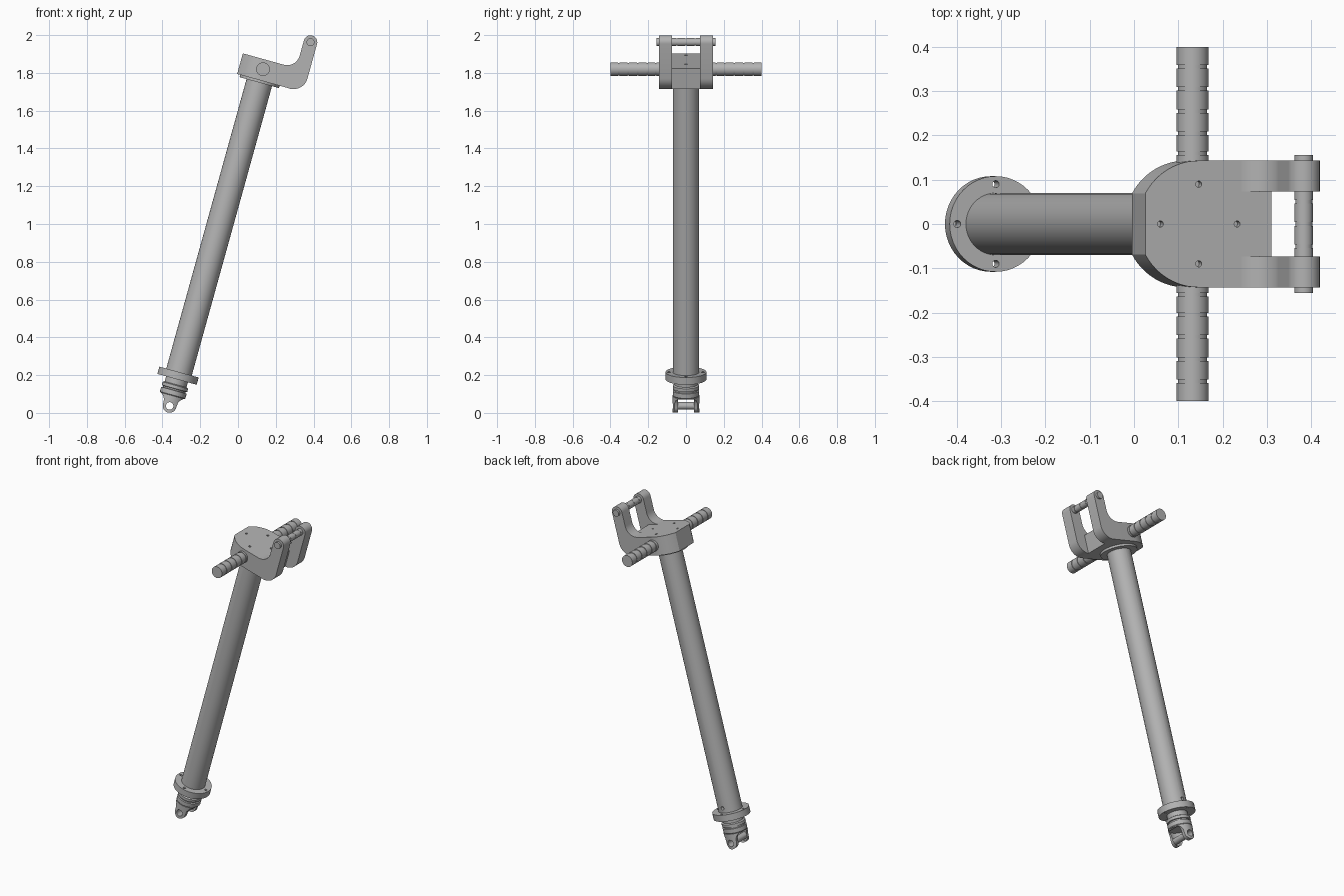
import bpy, bmesh
from math import sin, cos, pi, radians
from mathutils import Matrix, Vector

if "Cube" in bpy.data.objects:
    bpy.data.objects.remove(bpy.data.objects["Cube"], do_unlink=True)

metal = bpy.data.materials.new("grey_metal")
metal.use_nodes = True
GREY = (0.45, 0.45, 0.45, 1)
metal.diffuse_color = GREY
metal.node_tree.nodes["Principled BSDF"].inputs["Base Color"].default_value = GREY

# Everything is built along an upright axis through the lower pin, then leaned
LEAN = Matrix.Translation((-0.362, 0, 0.037)) @ Matrix.Rotation(radians(15.5), 4, 'Y')
TO_Y = Matrix.Rotation(-pi / 2, 4, 'X')
TO_X = Matrix.Rotation(pi / 2, 4, 'Y')
parts = []


def make(name, bm, place=Matrix(), part=True):
    bm.transform(LEAN @ place)
    bmesh.ops.recalc_face_normals(bm, faces=bm.faces)
    mesh = bpy.data.meshes.new(name)
    bm.to_mesh(mesh)
    bm.free()
    mesh.materials.append(metal)
    obj = bpy.data.objects.new(name, mesh)
    bpy.context.collection.objects.link(obj)
    if part:
        parts.append(obj)
    return obj


def extrude(name, outline, depth, place=Matrix(), part=True):
    bm = bmesh.new()
    face = bm.faces.new([bm.verts.new((a, b, 0)) for a, b in outline])
    top = bmesh.ops.extrude_face_region(bm, geom=[face])["geom"]
    bmesh.ops.translate(bm, vec=(0, 0, depth),
                        verts=[v for v in top if isinstance(v, bmesh.types.BMVert)])
    return make(name, bm, place, part)


def lathe(name, profile, place=Matrix(), part=True, steps=48):
    bm = bmesh.new()
    vs = [bm.verts.new((r, 0, h)) for r, h in profile]
    edges = [bm.edges.new(p) for p in zip(vs, vs[1:])]
    bmesh.ops.spin(bm, geom=vs + edges, cent=(0, 0, 0), axis=(0, 0, 1),
                   angle=2 * pi, steps=steps)
    bmesh.ops.remove_doubles(bm, verts=bm.verts, dist=1e-5)
    return make(name, bm, place, part)


def rod(r, a, b):
    return [(0, a), (r, a), (r, b), (0, b)]


def grooved(r, a, b, grooves, depth=0.003, half=0.004):
    pts = [(0, a), (r, a)]
    for g in grooves:
        pts += [(r, g - half), (r - depth, g - half), (r - depth, g + half), (r, g + half)]
    return pts + [(r, b), (0, b)]


def arc(cx, cy, r, start, end, n=12):
    return [(cx + r * cos(radians(start + (end - start) * i / n)),
             cy + r * sin(radians(start + (end - start) * i / n))) for i in range(n + 1)]


def combine(obj, tool, operation='DIFFERENCE'):
    tool.hide_render = True
    mod = obj.modifiers.new("cut", 'BOOLEAN')
    mod.operation, mod.object, mod.solver = operation, tool, 'EXACT'
    bpy.context.view_layer.objects.active = obj
    bpy.ops.object.modifier_apply(modifier=mod.name)
    bpy.data.objects.remove(tool, do_unlink=True)


def drill(obj, r, a, b, place):
    combine(obj, lathe("drill", rod(r, a, b), place, False, 20))


def bolt_circle(obj, r, a, b):
    for i in range(4):
        drill(obj, r, a, b, Matrix.Translation((0.09 * cos(i * pi / 2), 0.09 * sin(i * pi / 2), 0)))


def sideways(y):
    # Sketch plane x-z, extruded towards -y from the given y
    return Matrix.Translation((0, y, 0)) @ Matrix.Rotation(pi / 2, 4, 'X')


# Long tube with a small hole near each end of its back
tube = lathe("tube", rod(0.07, 0.18, 1.78))
for h in (0.215, 1.745):
    drill(tube, 0.01, 0.05, 0.09, Matrix.Translation((0, 0, h)) @ TO_Y)

# Lower flange ring with four bolt holes
ring = lathe("lower_flange", rod(0.108, 0.146, 0.186))
bolt_circle(ring, 0.008, 0.1, 0.2)

# Grooved neck under the flange with a cross hole
neck = lathe("neck", [(0, 0.055), (0.066, 0.055), (0.07, 0.06), (0.07, 0.085), (0.062, 0.087),
                      (0.062, 0.094), (0.07, 0.096), (0.07, 0.113), (0.06, 0.118),
                      (0.06, 0.147), (0, 0.147)])
drill(neck, 0.014, 0.03, 0.09, Matrix.Translation((0, 0, 0.1)) @ TO_X)

# Fork: eye-shaped plates trimmed to the neck's roundness, with a slot and pin hole
outline = arc(0, 0, 0.036, 180, 360, 20)
outline += [(0.038, 0.025), (0.046, 0.042), (0.062, 0.056),
            (-0.062, 0.056), (-0.046, 0.042), (-0.038, 0.025)]
fork = extrude("lower_fork", outline, 0.16, sideways(0.08))
combine(fork, lathe("trim", rod(0.071, -0.1, 0.2), part=False), 'INTERSECT')
slot = [(-0.1, -0.1), (0.1, -0.1), (0.1, 0.05), (-0.1, 0.05)]
combine(fork, extrude("slot", slot, 0.084, sideways(0.042), False))
drill(fork, 0.02, -0.1, 0.1, TO_Y)

# Upper flange below the head
lathe("upper_flange", rod(0.108, 1.776, 1.792))

# Head block: rounded plan with a flat nose, stepping in between the arms
half = arc(0, 0, 0.143, 151, 90) + [(0.1, 0.143), (0.1, 0.073), (0.17, 0.073)]
plan = half + [(x, -y) for x, y in reversed(half)]
head = extrude("head", plan, 0.113, Matrix.Translation((0, 0, 1.789)))

# Two cranked arms joined to the head
side = [(0.1, 1.789)] + arc(0.164, 1.865, 0.076, 270, 360)
side += arc(0.204, 2.055, 0.036, 0, 180, 16) + arc(0.1, 1.97, 0.068, 0, -90)
for y in (0.143, -0.073):
    combine(head, extrude("arm", side, 0.07, sideways(y), False), 'UNION')
bolt_circle(head, 0.007, 1.88, 1.95)

# Side handles with grip grooves
for name, turn in (("left_handle", TO_Y), ("right_handle", TO_Y.inverted())):
    lathe(name, grooved(0.036, 0.13, 0.4, [0.16, 0.205, 0.255, 0.305, 0.355]),
          Matrix.Translation((0, 0, 1.85)) @ turn)

# Cross pin between the arm tips
lathe("upper_pin", grooved(0.021, -0.156, 0.156, [-0.05, 0, 0.05], 0.002),
      Matrix.Translation((0.204, 0, 2.055)) @ TO_Y)

# Smooth rounds, keep hard edges
bpy.ops.object.select_all(action='DESELECT')
for obj in parts:
    obj.select_set(True)
bpy.context.view_layer.objects.active = parts[0]
bpy.ops.object.shade_smooth_by_angle(angle=radians(30))
